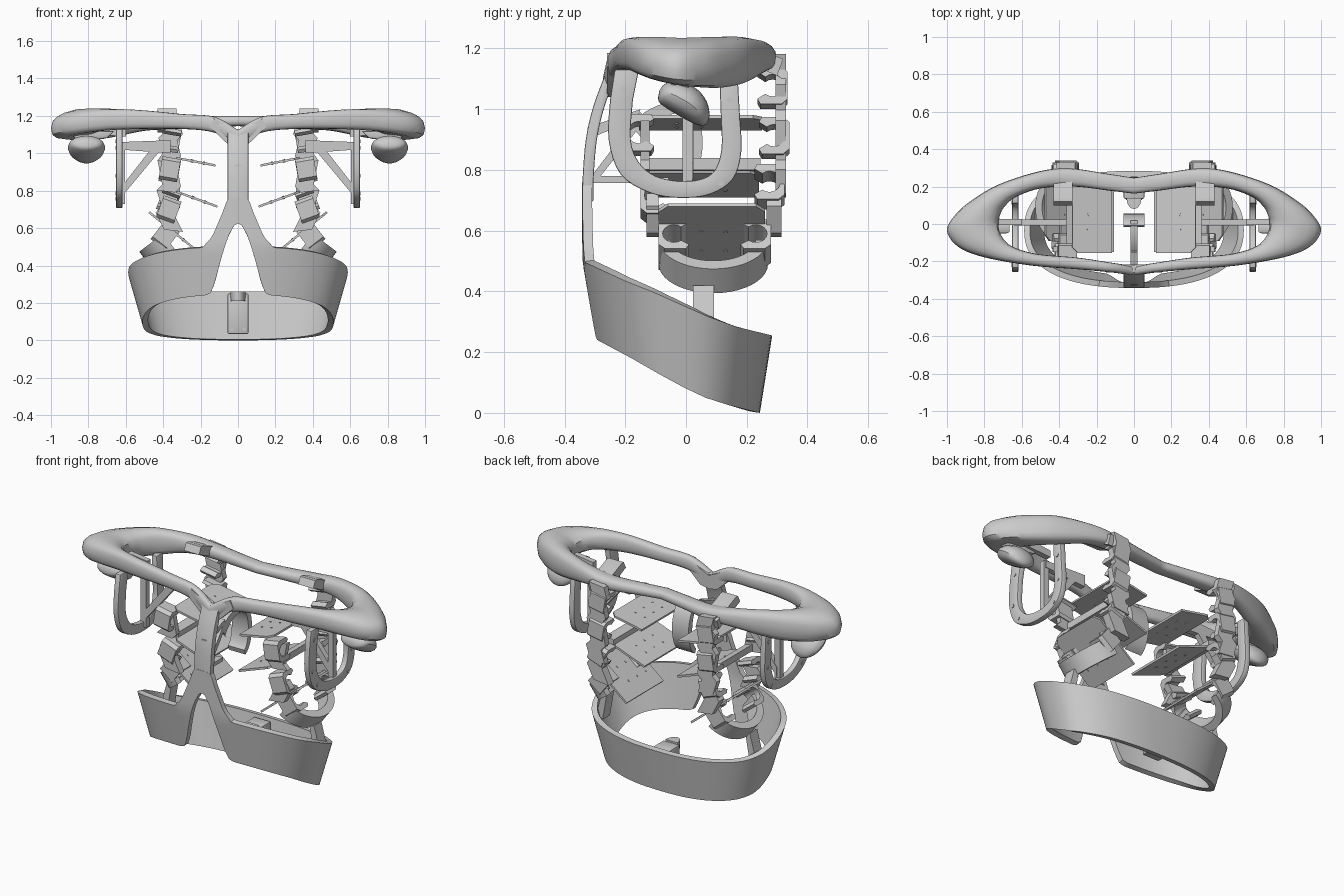
import bpy, bmesh, math
from mathutils import Vector

if "Cube" in bpy.data.objects:
    bpy.data.objects.remove(bpy.data.objects["Cube"])


def make(name, verts, faces, mirror=True, solid=0, bevel=0):
    me = bpy.data.meshes.new(name)
    me.from_pydata([tuple(v) for v in verts], [], faces)
    if not solid:
        bm = bmesh.new()
        bm.from_mesh(me)
        bmesh.ops.recalc_face_normals(bm, faces=bm.faces)
        bm.to_mesh(me)
        bm.free()
    ob = bpy.data.objects.new(name, me)
    bpy.context.collection.objects.link(ob)
    if bevel:
        b = ob.modifiers.new("bevel", 'BEVEL')
        b.width, b.segments, b.limit_method = bevel, 2, 'ANGLE'
    if mirror:
        ob.modifiers.new("mirror", 'MIRROR')
    if solid:
        s = ob.modifiers.new("solid", 'SOLIDIFY')
        s.thickness, s.offset = solid, -1
    return ob


def prism(name, pts, o, u, v, w, depth, **kw):
    """Extrude outline pts (u, v) by +-depth/2 along w, about the point o."""
    o, u, v, w = map(Vector, (o, u, v, w))
    n = len(pts)
    verts = [o + u * a + v * b + w * k * depth / 2 for k in (-1, 1) for a, b in pts]
    faces = [tuple(range(n))[::-1], tuple(range(n, 2 * n))]
    faces += [(i, (i + 1) % n, n + (i + 1) % n, n + i) for i in range(n)]
    return make(name, verts, faces, **kw)


X, Y, Z = (1, 0, 0), (0, 1, 0), (0, 0, 1)


def yz(name, pts, x, depth, **kw):
    return prism(name, pts, (x, 0, 0), Y, Z, X, depth, **kw)


def xz(name, pts, y, depth, **kw):
    return prism(name, pts, (0, y, 0), X, Z, Y, depth, **kw)


def rect(a0, a1, b0, b1):
    return [(a0, b0), (a1, b0), (a1, b1), (a0, b1)]


def arc(cx, cy, rx, ry, a0, a1, n):
    return [(cx + rx * math.cos(math.radians(a0 + (a1 - a0) * i / n)),
             cy + ry * math.sin(math.radians(a0 + (a1 - a0) * i / n))) for i in range(n + 1)]


def lerp(x, table):
    if x <= table[0][0]:
        return table[0][1]
    for (a, p), (b, q) in zip(table, table[1:]):
        if x <= b:
            return p + (q - p) * (x - a) / (b - a)
    return table[-1][1]


def spline(keys, sub):
    out = []
    for i in range(len(keys) - 1):
        k = [keys[max(0, min(len(keys) - 1, i + d))] for d in (-1, 0, 1, 2)]
        for s in range(sub):
            t = s / sub
            out.append([0.5 * (2 * b + (c - a) * t + (2 * a - 5 * b + 4 * c - d) * t * t
                               + (3 * b - a - 3 * c + d) * t ** 3) for a, b, c, d in zip(*k)])
    return out + [list(keys[-1])]


# shoulder yoke: outer x, y / inner x, y / z low, z high
yoke = [(0, -.275, 0, -.225, 1.04, 1.125), (.13, -.258, .12, -.207, 1.11, 1.195),
        (.3, -.242, .3, -.18, 1.13, 1.21), (.55, -.222, .52, -.16, 1.13, 1.232),
        (.8, -.178, .655, -.118, 1.12, 1.238), (.94, -.122, .71, -.06, 1.105, 1.238),
        (1.0, -.035, .725, 0, 1.09, 1.235), (.955, .05, .715, .05, 1.08, 1.237),
        (.87, .125, .69, .095, 1.075, 1.238), (.72, .213, .63, .145, 1.085, 1.238),
        (.5, .283, .5, .19, 1.12, 1.225), (.34, .297, .32, .2, 1.13, 1.205),
        (.15, .27, .13, .178, 1.14, 1.2), (0, .247, 0, .162, 1.145, 1.2)]
rings, m = spline(yoke, 5), 16
verts = []
for ox, oy, ix, iy, z0, z1 in rings:
    for k in range(m):
        c, s = math.cos(2 * math.pi * k / m), math.sin(2 * math.pi * k / m)
        c, s = (math.copysign(abs(q) ** .75, q) for q in (c, s))
        verts.append(((ox + ix) / 2 + c * (ox - ix) / 2, (oy + iy) / 2 + c * (oy - iy) / 2,
                      (z0 + z1) / 2 + s * (z1 - z0) / 2 - max(0, ox - .7) * max(0, c) * .1))
make("shoulder_yoke", verts, [(i * m + k, i * m + (k + 1) % m, (i + 1) * m + (k + 1) % m, (i + 1) * m + k)
                              for i in range(len(rings) - 1) for k in range(m)])

# waist belt with the forked front rising to the chest strap
TOP = [(-.34, .5), (-.2, .435), (-.1, .395), (0, .35), (.08, .315), (.17, .283), (.285, .255)]
LOW = [(-.34, .245), (-.2, .18), (-.1, .13), (0, .083), (.08, .05), (.17, .025), (.285, 0)]
N, R = 64, 6
verts = []
for i in range(N + 1):
    a = math.pi * (i / N) ** 1.5
    px = .587 * abs(math.sin(a)) ** .83 if i < N else 0
    py = -.313 * math.copysign(abs(math.cos(a)) ** .83, math.cos(a))
    t0, b0 = lerp(py - .027, TOP), lerp(py - .027, LOW)
    t, b = t0, b0
    if a < 1.2:
        t = max(t0, lerp(px, [(.056, .76), (.08, .69), (.14, .55), (.18, .51), (.25, .4)]))
        b = max(b0, lerp(px, [(0, .625), (.02, .615), (.05, .56), (.14, .3), (.17, .25), (.22, .235), (.3, 0)]))
    for j in range(R + 1):
        z = b + (t - b) * j / R
        s = .87 + .13 * max(0, min(1, (z - b0) / (t0 - b0)))
        verts.append((px * s, py * s - .029, z))
make("waist_belt", verts, [(i * (R + 1) + j, (i + 1) * (R + 1) + j, (i + 1) * (R + 1) + j + 1, i * (R + 1) + j + 1)
                           for i in range(N) for j in range(R)], solid=.032)

# chest strap and its Y-shaped top
strap = spline([(-.341, .70), (-.34, .78), (-.33, .9), (-.308, 1.0), (-.276, 1.09), (-.258, 1.13)], 4)
yz("chest_strap", strap + [(y + .036, z - .004) for y, z in strap[::-1]], 0, .112, mirror=False, bevel=.008)
xz("strap_branch", [(0, 1.04), (.056, 1.05), (.15, 1.14), (.13, 1.185), (.06, 1.15), (0, 1.12)], -.238, .045)

# rear belt mount with rounded cap and bolts
block = xz("belt_mount", rect(-.055, .055, .035, .25), .185, .1, mirror=False, bevel=.006)
prism("mount_cap", arc(0, .14, .04, .06, 180, 360, 10), (0, 0, .235), X, Y, Z, .05, mirror=False)
for z in (.06, .22):
    prism("mount_bolt", arc(0, 0, .009, .009, 0, 330, 11), (.033, .134, z), X, Z, Y, .012)

# central bracket behind the strap
yz("bracket_base", rect(-.32, -.17, .757, .78), 0, .036, mirror=False)
yz("bracket_diagonal", [(-.315, .775), (-.285, .775), (-.13, .97), (-.15, .99)], 0, .036, mirror=False)
top = arc(0, .86, .21, .17, 150, 85, 10)
yz("bracket_arch", top + [(y * .8, z - .04) for y, z in top[::-1]], 0, .036, mirror=False)
yz("bracket_beam", [(-.325, .94), (-.325, .9), (-.16, .97), (-.15, 1.0)], 0, .036, mirror=False)
yz("bracket_pad", arc(-.03, .89, .085, .15, -75, 75, 12) + arc(-.03, .89, .05, .12, 75, -75, 12),
   0, .11, mirror=False)

# hanging arm loops with bolts and braces
outer = [(-.235, 1.13)] + spline([(-.25, 1.03), (-.255, .9), (-.215, .785), (-.12, .725), (-.02, .708),
                                  (.08, .72), (.155, .77), (.182, .86), (.178, .97)], 4) + [(.17, 1.11)]
inner = [(-.155, 1.13)] + spline([(-.175, 1.03), (-.182, .9), (-.155, .825), (-.1, .78), (-.02, .763),
                                  (.05, .77), (.095, .8), (.117, .87), (.115, .97)], 4) + [(.11, 1.11)]
k = len(outer)
verts = [(x, y, z) for x in (.618, .652) for y, z in outer + inner]
faces = []
for i in range(k - 1):
    faces += [(i, i + 1, k + i + 1, k + i), (2 * k + i, 3 * k + i, 3 * k + i + 1, 2 * k + i + 1),
              (i, 2 * k + i, 2 * k + i + 1, i + 1), (k + i, k + i + 1, 3 * k + i + 1, 3 * k + i)]
faces += [(i, k + i, 3 * k + i, 2 * k + i) for i in (0, k - 1)]
make("arm_loop", verts, faces, bevel=.005)
for y, z in ((-.205, 1.065), (-.22, .88), (-.175, .785), (.115, .757), (.15, .88), (.145, 1.03)):
    yz("loop_bolt", arc(y, z, .01, .01, 0, 330, 11), .652, .008)
xz("loop_post", rect(.605, .64, .73, 1.06), .005, .032)
xz("loop_crossbar", [(.36, 1.07), (.36, 1.0), (.63, 1.02), (.63, 1.06)], .008, .032)
xz("loop_diagonal", [(.62, .77), (.62, .825), (.46, 1.03), (.42, 1.01)], .008, .032)
xz("yoke_crossbar", [(.6, 1.09), (.6, 1.13), (.76, 1.15), (.76, 1.10)], .01, .032)

# shoulder knobs under the yoke: a bean swept from high front to low back
bean = spline([(-.082, 1.07, .012), (-.07, 1.06, .05), (-.035, 1.045, .066), (.01, 1.02, .068),
               (.045, .99, .055), (.065, .965, .03), (.07, .955, .005)], 3)
verts = []
for y, z, r in bean:
    for q in range(16):
        c, s = math.cos(q * math.pi / 8), math.sin(q * math.pi / 8)
        verts.append((.81 + c * r * 1.45, y + s * r * .42, z + s * r * .65))
nb = len(bean)
make("shoulder_knob", verts, [(i * 16 + q, i * 16 + (q + 1) % 16, i * 16 + 16 + (q + 1) % 16, i * 16 + 16 + q)
                              for i in range(nb - 1) for q in range(16)]
     + [tuple(range(16)), tuple(range(nb * 16 - 16, nb * 16))])
xz("knob_neck", [(.7, 1.08), (.86, 1.06), (.9, 1.12), (.66, 1.12)], -.02, .06, bevel=.01)

# zigzag spine columns, front and back of each side
zig = [(.365, 1.17), (.345, 1.1), (.375, 1.07), (.355, .985), (.38, .95), (.355, .82),
       (.385, .79), (.36, .71), (.39, .67), (.345, .58)]


def column(name, z0, z1, y, depth):
    p = [q for q in zig if z0 <= q[1] <= z1]
    xz(name, [(x - .05, z) for x, z in p] + [(x + .05, z + .012) for x, z in p[::-1]], y, depth)


column("rear_column_upper", .7, 1.18, .312, .036)
column("rear_column_lower", .57, .72, .29, .05)
column("front_column_upper", .78, .96, -.135, .03)
column("front_column_lower", .57, .72, -.11, .04)
yz("column_top", [(.1, 1.2), (.12, 1.24), (.14, 1.24), (.32, 1.165), (.3, 1.11)], .38, .1)

# C-shaped clasps: y, z, facing, x, tilt in degrees
for y, z, f, x, tilt in ((.285, 1.07, -1, .36, 10), (.29, .905, -1, .365, 10), (-.155, .915, 1, .365, 10),
                         (.275, .745, -1, .37, 20), (-.1, .70, 1, .37, 20),
                         (.23, .56, -1, .39, 38), (-.04, .56, 1, .39, 38)):
    c = arc(0, 0, .037, .037, 50, 310, 12)
    prof = [(f * a, b) for a, b in c + [(.05, -.045), (.04, -.062), (-.03, -.062), (-.05, -.045),
                                        (-.05, .045), (-.03, .062), (.04, .062), (.05, .045)]]
    t = math.radians(tilt)
    prism("clasp", prof, (x, y, z), Y, (-math.sin(t), 0, math.cos(t)), (math.cos(t), 0, math.sin(t)), .1)

# inner mounting boards: inner x, z / outer x, z / y range
for x0, z0, x1, z1, y0, y1 in ((.12, .935, .33, .975, -.155, .25), (.11, .715, .33, .795, -.15, .24),
                               (.215, .475, .475, .685, -.09, .26)):
    u = Vector((x1 - x0, 0, z1 - z0))
    L = u.length
    u.normalize()
    nrm = u.cross(Vector(Y))
    pts = [(0, y0), (L - .03, y0), (L, y0 + .03), (L, y1 - .03), (L - .03, y1), (0, y1)]
    prism("board", pts, (x0, 0, z0), u, Y, nrm, .012)
    for a in (.3, .6):
        for b in (-.03, .05, .13):
            prism("board_bolt", arc(a * L, b, .006, .006, 0, 315, 7), (x0, 0, z0), u, Y, nrm, .018)
xz("board_ledge", [(.31, .795), (.36, .80), (.36, .84), (.31, .825)], .06, .37)

# curved bottom bracket and its foot on the belt
d, nrm = (.8, 0, -.6), (.6, 0, .8)
prism("bottom_bracket", arc(.09, 0, .18, .16, 180, 0, 20) + arc(.09, 0, .14, .115, 0, 180, 20),
      (.37, 0, .53), Y, d, nrm, .1)
xz("belt_foot", [(.46, .41), (.49, .42), (.53, .27), (.49, .24)], .058, .07)

bpy.ops.object.select_all(action='SELECT')
bpy.context.view_layer.objects.active = block
bpy.ops.object.convert(target='MESH')
bpy.ops.object.shade_smooth_by_angle(angle=math.radians(35))
